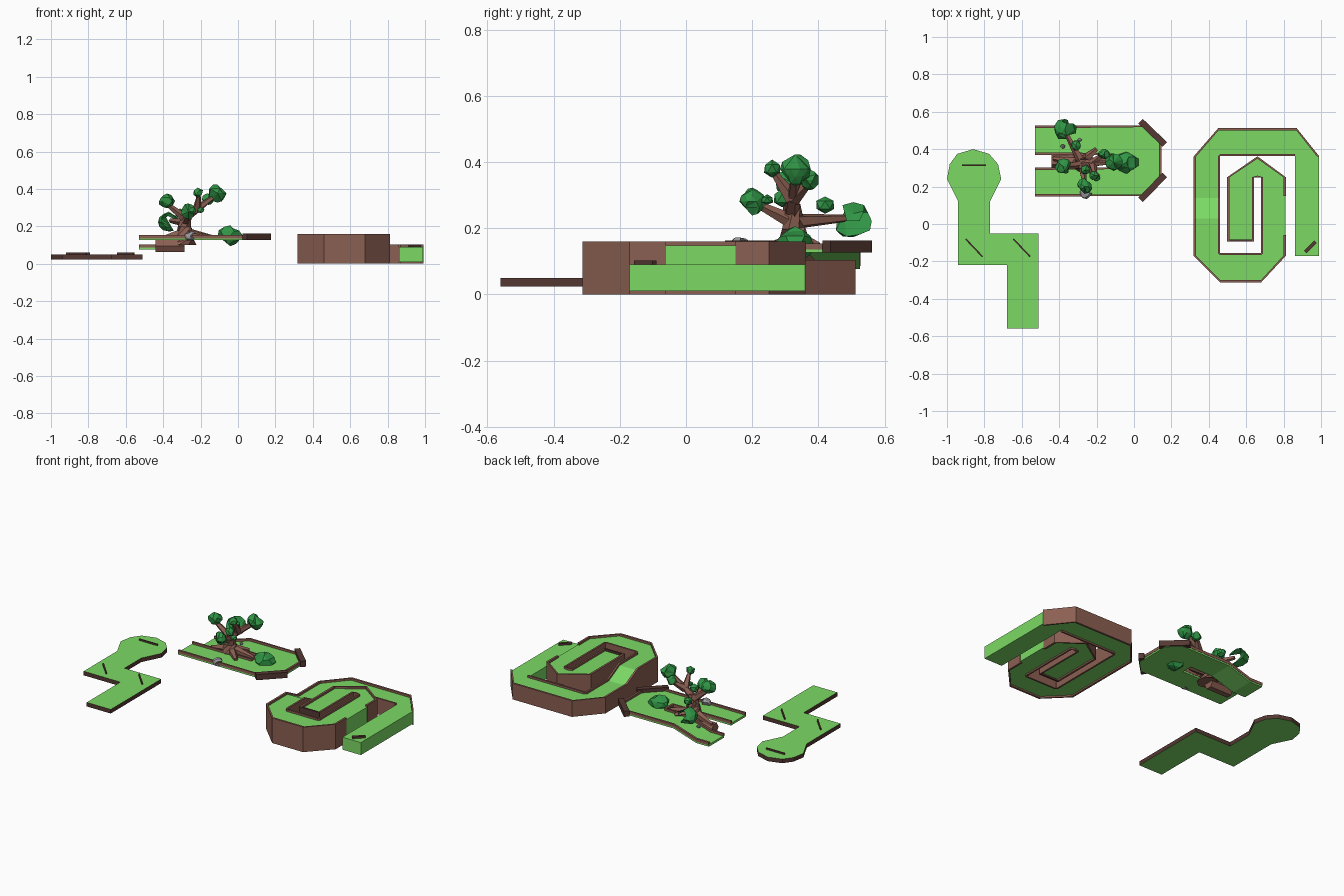
import bpy, bmesh, math, random
from mathutils import Vector

if "Cube" in bpy.data.objects:
    bpy.data.objects.remove(bpy.data.objects["Cube"])

random.seed(4)

def material(name, rgb):
    m = bpy.data.materials.new(name)
    m.diffuse_color = (*rgb, 1)
    m.use_nodes = True
    m.node_tree.nodes["Principled BSDF"].inputs["Base Color"].default_value = m.diffuse_color
    return m

GREEN = material("turf", (.2, .7, .13))
BROWN = material("wood", (.26, .115, .085))
DARK = material("dark_wood", (.09, .04, .032))
LEAF = material("leaf", (.03, .3, .06))
GREY = material("stone", (.33, .33, .35))

def finish(name, bm, *mats):
    bmesh.ops.remove_doubles(bm, verts=bm.verts, dist=1e-4)
    bmesh.ops.recalc_face_normals(bm, faces=bm.faces)
    me = bpy.data.meshes.new(name)
    bm.to_mesh(me)
    bm.free()
    for m in mats:
        me.materials.append(m)
    ob = bpy.data.objects.new(name, me)
    bpy.context.collection.objects.link(ob)
    return ob

def loft(name, sections, mat):
    """Join closed cross-sections into a capped solid."""
    bm = bmesh.new()
    rings = [[bm.verts.new(p) for p in s] for s in sections]
    n = len(rings[0])
    for a, b in zip(rings, rings[1:]):
        for k in range(n):
            bm.faces.new((a[k], a[(k + 1) % n], b[(k + 1) % n], b[k]))
    bm.faces.new(rings[0])
    bm.faces.new(rings[-1])
    return finish(name, bm, mat)

def section(p, q, lo, hi):
    return [(*p, lo), (*q, lo), (*q, hi), (*p, hi)]

def lane(name, st, base):
    """st: (outer x, y, inner x, y, height); base gives underside height."""
    loft(name, [section(s[0:2], s[2:4], base(s[4]), s[4]) for s in st], GREEN)

def wall(name, st, base, side, first, last, rise=.013, width=.011):
    """Thin wall just inside one edge of a lane."""
    secs = []
    for s in st[first:last + 1]:
        o, i = Vector(s[0:2]), Vector(s[2:4])
        if side == "inner":
            o, i = i, o
        d = (i - o).normalized()
        secs.append(section(o - d * .002, o + d * width, base(s[4]), s[4] + rise))
    loft(name, secs, BROWN)

def bar(name, a, b, w, lo, hi):
    a, b = Vector(a), Vector(b)
    d = (b - a).normalized()
    n = Vector((-d.y, d.x)) * w / 2
    loft(name, [section(a - n, a + n, lo, hi), section(b - n, b + n, lo, hi)], DARK)

def limb(name, pts, radii, sides=6):
    secs = []
    for k, p in enumerate(pts):
        d = Vector(pts[min(k + 1, len(pts) - 1)]) - Vector(pts[max(k - 1, 0)])
        q = d.to_track_quat('Z', 'Y')
        secs.append([Vector(p) + q @ Vector((math.cos(t) * radii[k], math.sin(t) * radii[k], 0))
                     for t in (2 * math.pi * j / sides for j in range(sides))])
    return loft(name, secs, BROWN)

def blob(name, c, r, mat):
    bm = bmesh.new()
    bmesh.ops.create_icosphere(bm, subdivisions=1 if max(r) < .03 else 2, radius=1)
    if max(r) >= .03:   # thin out to chunky facets
        bmesh.ops.dissolve_verts(bm, verts=random.sample(list(bm.verts), 14))
    for v in bm.verts:
        f = random.uniform(.9, 1.1)
        v.co = Vector([c[k] + v.co[k] * r[k] * f for k in range(3)])
    bmesh.ops.triangulate(bm, faces=bm.faces)
    return finish(name, bm, mat)

# Flat finishing green with round end
outline = [(-.94, -.22), (-.68, -.22), (-.68, -.56), (-.51, -.56), (-.51, -.05), (-.77, -.05),
           (-.77, .12), (-.71, .24), (-.727, .32), (-.775, .375), (-.86, .40), (-.945, .375),
           (-.985, .32), (-1.0, .24), (-.94, .12)]
bm = bmesh.new()
low = [bm.verts.new((*p, .024)) for p in outline]
top = [bm.verts.new((*p, .05)) for p in outline]
bm.faces.new(low)
bm.faces.new(top)
for k in range(len(outline)):
    j = (k + 1) % len(outline)
    bm.faces.new((low[k], low[j], top[j], top[k])).material_index = 1
finish("flat_green", bm, GREEN, DARK)
for k, (a, b) in enumerate([((-.92, .315), (-.79, .315)), ((-.9, -.08), (-.81, -.175)),
                            ((-.645, -.08), (-.555, -.175))]):
    bar(f"flat_green_bar_{k}", a, b, .008, .048, .06)

# U-shaped raised green, back lane ramping down
u = [(-.53, .15, -.53, .30, .14), (.07, .15, -.12, .30, .14), (.145, .225, -.12, .30, .14),
     (.145, .455, -.12, .37, .14), (.07, .525, -.12, .37, .14), (-.28, .525, -.28, .37, .14),
     (-.44, .525, -.44, .37, .09), (-.53, .525, -.53, .37, .09)]
thin = lambda z: z - .014
lane("u_green", u, thin)
for side in ("outer", "inner"):
    wall(f"u_{side}_rim", u, lambda z: z - .004, side, 0, 7, rise=.014)
bar("front_log", (.035, .13), (.165, .262), .034, .127, .163)
bar("back_log", (.035, .55), (.165, .425), .034, .127, .163)

# Tree in the slot
limb("trunk", [(-.28, .33, .10), (-.28, .33, .15), (-.285, .325, .2), (-.275, .32, .27)],
     [.065, .055, .036, .028], 7)
limb("root_block", [(-.44, .335, .095), (-.285, .335, .095)], [.036, .036], 6)
for k, p in enumerate([(-.43, .35, .125), (-.13, .34, .14), (-.19, .25, .145), (-.2, .40, .145)]):
    limb(f"root_{k}", [(-.28, .33, .165), p], [.03, .012], 5)
for k, (a, b) in enumerate([((-.28, .33, .22), (-.36, .48, .23)), ((-.28, .32, .22), (-.265, .22, .27)),
                            ((-.275, .32, .25), (-.12, .33, .365)), ((-.28, .32, .24), (-.38, .31, .32)),
                            ((-.22, .325, .29), (-.165, .37, .335)), ((-.22, .32, .29), (-.21, .27, .36))]):
    limb(f"branch_{k}", [a, b], [.024, .012], 5)
leaves = [((-.37, .505, .222), (.06, .06, .052)), ((-.11, .33, .378), (.05, .045, .048)),
          ((-.38, .31, .335), (.043, .043, .037)), ((-.265, .20, .28), (.04, .042, .042)),
          ((-.04, .33, .15), (.07, .058, .052)), ((-.16, .375, .345), (.032, .03, .03)),
          ((-.215, .26, .38), (.029, .027, .026)), ((-.20, .245, .285), (.022, .02, .016)),
          ((-.31, .42, .27), (.029, .029, .026)), ((-.26, .29, .29), (.029, .029, .029))]
for k, (c, r) in enumerate(leaves):
    blob(f"leaf_clump_{k}", c, r, LEAF)
for k, (c, r) in enumerate([((-.255, .165, .147), .034), ((-.38, .415, .125), .014),
                            ((-.29, .45, .145), .012)]):
    blob(f"rock_{k}", c, (r, r * .9, r * .8), GREY)

# Spiral course: lower lane, ramp on the left, upper coil
lo, hi = .09, .147
s = [(.99, -.17, .86, -.17, lo), (.99, .36, .86, .36, lo), (.87, .51, .86, .365, lo),
     (.45, .51, .46, .365, lo), (.32, .36, .457, .36, lo), (.32, .14, .457, .14, lo),
     (.32, .03, .457, .03, hi), (.32, -.17, .457, -.155, hi), (.46, -.31, .46, -.158, hi),
     (.68, -.31, .68, -.158, hi), (.81, -.17, .682, -.155, hi), (.81, -.06, .682, -.06, hi),
     (.81, .15, .682, .15, hi), (.81, .25, .682, .25, hi), (.66, .36, .66, .25, hi),
     (.50, .25, .64, .25, hi), (.50, -.09, .64, -.09, hi)]
lane("spiral_lane", s, lambda z: .01)
ground = lambda z: 0
wall("spiral_outer_wall_a", s, ground, "outer", 1, 11)
wall("spiral_outer_wall_b", s, ground, "outer", 12, 16)
wall("spiral_inner_wall_a", s, ground, "inner", 2, 11, width=.009)
wall("spiral_inner_wall_b", s, ground, "inner", 11, 16, width=.009)
bar("spiral_end_wall", (.498, -.088), (.642, -.088), .011, 0, hi + .013)
bar("start_bar", (.915, -.15), (.97, -.095), .018, .088, .102)
